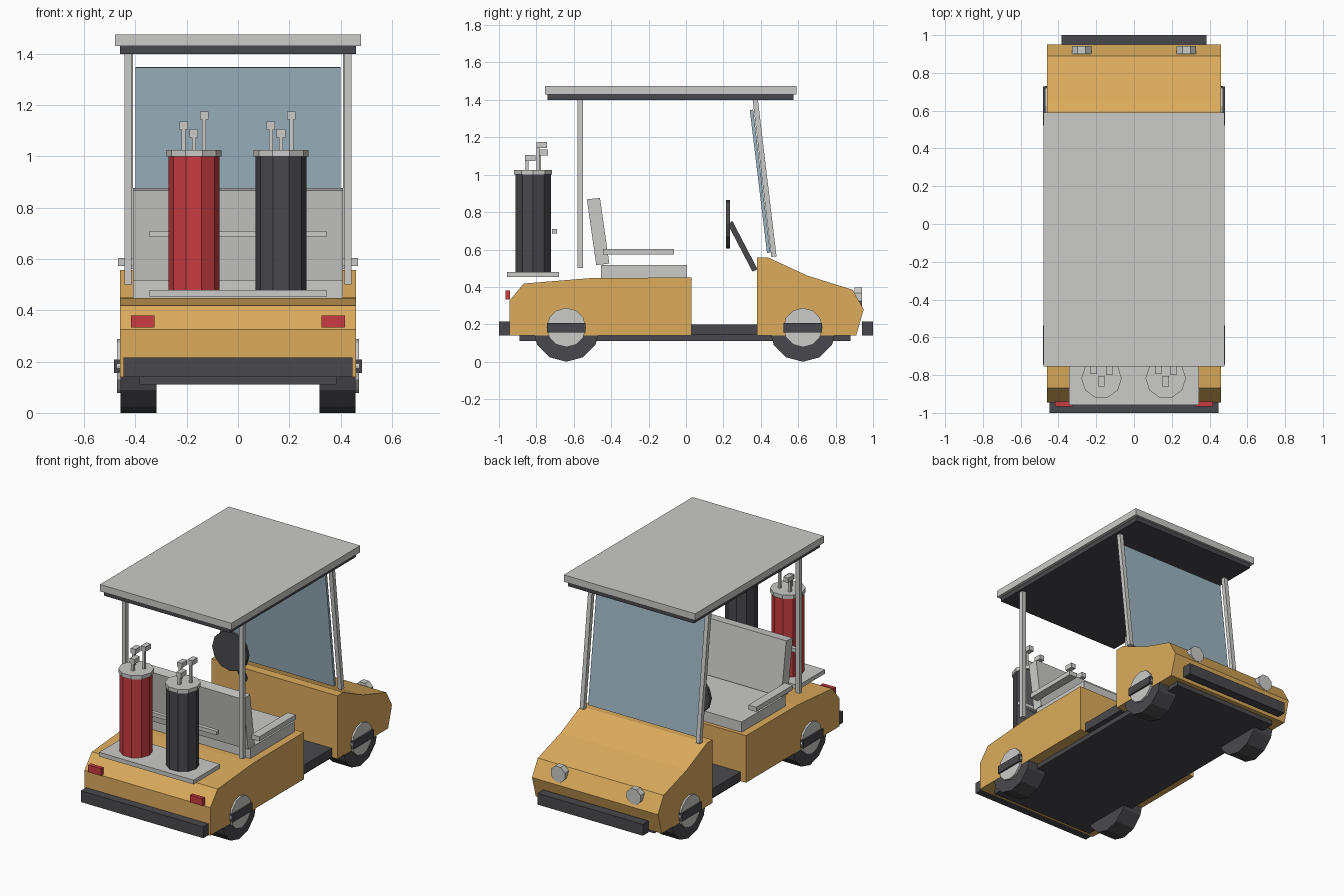
import bpy, bmesh, math
from mathutils import Matrix, Vector

if "Cube" in bpy.data.objects:
    bpy.data.objects.remove(bpy.data.objects["Cube"])


def material(name, rgb):
    lin = [((c / 255 + 0.055) / 1.055) ** 2.4 for c in rgb]
    m = bpy.data.materials.new(name)
    m.diffuse_color = (*lin, 1)
    m.use_nodes = True
    m.node_tree.nodes["Principled BSDF"].inputs["Base Color"].default_value = m.diffuse_color
    return m


GOLD = material("gold paint", (220, 172, 92))
GREY = material("light grey", (203, 203, 201))
DARK = material("charcoal", (73, 73, 77))
RED = material("red", (201, 60, 65))
GLASS = material("blue glass", (158, 182, 194))


def finish(name, bm, mat):
    bmesh.ops.recalc_face_normals(bm, faces=bm.faces)
    me = bpy.data.meshes.new(name)
    bm.to_mesh(me)
    bm.free()
    me.materials.append(mat)
    ob = bpy.data.objects.new(name, me)
    bpy.context.collection.objects.link(ob)
    return ob


def box(name, x, y, z, mat):
    """Box from (min, max) ranges."""
    bm = bmesh.new()
    size = [b - a for a, b in (x, y, z)]
    mid = [(a + b) / 2 for a, b in (x, y, z)]
    bmesh.ops.create_cube(bm, size=1, matrix=Matrix.Translation(mid) @ Matrix.Diagonal((*size, 1)))
    return finish(name, bm, mat)


def profile(name, x, pts, mat):
    """Side outline of (y, z) points extruded over an x range."""
    bm = bmesh.new()
    face = bm.faces.new([bm.verts.new((x[0], y, z)) for y, z in pts])
    new = bmesh.ops.extrude_face_region(bm, geom=[face])["geom"]
    bmesh.ops.translate(bm, vec=(x[1] - x[0], 0, 0),
                        verts=[v for v in new if isinstance(v, bmesh.types.BMVert)])
    return finish(name, bm, mat)


def strut(name, x, a, b, width, mat):
    """Slanted bar in the side plane between two (y, z) points."""
    a, b = Vector(a), Vector(b)
    d = (b - a).normalized()
    n = Vector((-d.y, d.x)) * width / 2
    return profile(name, x, [a + n, b + n, b - n, a - n], mat)


def cylinder(name, centre, r, depth, sides, axis, mat, turn=0.0):
    bm = bmesh.new()
    rot = {"x": Matrix.Rotation(math.pi / 2, 4, "Y"),
           "y": Matrix.Rotation(math.pi / 2, 4, "X"),
           "z": Matrix.Identity(4)}[axis]
    bmesh.ops.create_cone(bm, cap_ends=True, segments=sides, radius1=r, radius2=r, depth=depth,
                          matrix=Matrix.Translation(centre) @ rot @ Matrix.Rotation(turn, 4, "Z"))
    return finish(name, bm, mat)


def span(s, a, b):
    """An x range mirrored to side s."""
    return tuple(sorted((s * a, s * b)))


# Body
box("chassis", (-0.385, 0.385), (-0.89, 0.88), (0.11, 0.15), DARK)
box("floor", (-0.42, 0.42), (0.0, 0.41), (0.142, 0.2), DARK)
profile("rear_body", (-0.46, 0.46), [(-0.945, 0.14), (-0.945, 0.325), (-0.868, 0.418), (-0.5, 0.448),
                                     (0.03, 0.45), (0.03, 0.14)], GOLD)
profile("front_cowl", (-0.46, 0.46), [(0.38, 0.14), (0.38, 0.557), (0.44, 0.557), (0.65, 0.46),
                                      (0.89, 0.385), (0.95, 0.28), (0.91, 0.14)], GOLD)
box("rear_bumper", (-0.447, 0.447), (-1, -0.944), (0.14, 0.215), DARK)
box("front_bumper", (-0.385, 0.385), (0.94, 1), (0.14, 0.215), DARK)

# Seat
box("seat_base", (-0.41, 0.41), (-0.455, 0.005), (0.448, 0.518), GREY)
profile("seat_back", (-0.41, 0.41), [(-0.53, 0.868), (-0.46, 0.876), (-0.41, 0.525), (-0.48, 0.517)], GREY)

# Roof and windscreen
box("roof", (-0.48, 0.48), (-0.755, 0.59), (1.43, 1.475), GREY)
box("roof_lining", (-0.46, 0.46), (-0.74, 0.575), (1.4, 1.431), DARK)
strut("windscreen", (-0.4, 0.4), (0.35, 1.347), (0.442, 0.583), 0.018, GLASS)

# Steering
cylinder("steering_wheel", (-0.21, 0.225, 0.735), 0.13, 0.02, 12, "y", DARK)
strut("steering_column", (-0.225, -0.195), (0.235, 0.745), (0.369, 0.488), 0.03, DARK)

for s, side in ((-1, "left"), (1, "right")):
    # Posts, armrests and lamps
    box(f"{side}_rear_post", span(s, 0.415, 0.443), (-0.58, -0.552), (0.5, 1.405), GREY)
    strut(f"{side}_front_post", span(s, 0.41, 0.438), (0.37, 1.405), (0.47, 0.562), 0.028, GREY)
    box(f"{side}_armrest", span(s, 0.41, 0.468), (-0.445, -0.065), (0.573, 0.604), GREY)
    box(f"{side}_tail_light", span(s, 0.325, 0.418), (-0.966, -0.94), (0.332, 0.38), RED)
    cylinder(f"{side}_headlight", (s * 0.277, 0.921, 0.347), 0.055, 0.042, 8, "y", GREY, math.pi / 8)
    # Wheels
    for y, end in ((-0.64, "rear"), (0.625, "front")):
        cylinder(f"{side}_{end}_tyre", (s * 0.388, y, 0.18), 0.18, 0.14, 12, "x", DARK)
        cylinder(f"{side}_{end}_hub", (s * 0.435, y, 0.183), 0.105, 0.074, 12, "x", GREY)
        box(f"{side}_{end}_hub_bar", span(s, 0.44, 0.483), (y - 0.103, y + 0.103), (0.156, 0.208), DARK)

# Bag shelf and retaining bar
box("bag_shelf", (-0.345, 0.345), (-0.957, -0.68), (0.452, 0.48), GREY)
box("bag_bar", (-0.345, 0.345), (-0.717, -0.69), (0.685, 0.71), GREY)

# Bags with three clubs each: x offset, y, top height
for cx, name, mat in ((-0.172, "red_bag", RED), (0.168, "dark_bag", DARK)):
    cylinder(name, (cx, -0.817, 0.74), 0.099, 0.52, 10, "z", mat, math.pi / 2)
    cylinder(f"{name}_rim", (cx, -0.817, 1.013), 0.107, 0.026, 10, "z", GREY, math.pi / 2)
    for i, (dx, y, top) in enumerate(((-0.04, -0.783, 1.136), (0, -0.85, 1.106), (0.04, -0.79, 1.176))):
        x = cx + dx
        box(f"{name}_club_shaft_{i + 1}", (x - 0.008, x + 0.008), (y - 0.008, y + 0.008), (1.0, top - 0.01), GREY)
        box(f"{name}_club_head_{i + 1}", (x - 0.017, x + 0.017), (y - 0.01, y + 0.046), (top - 0.032, top), GREY)
